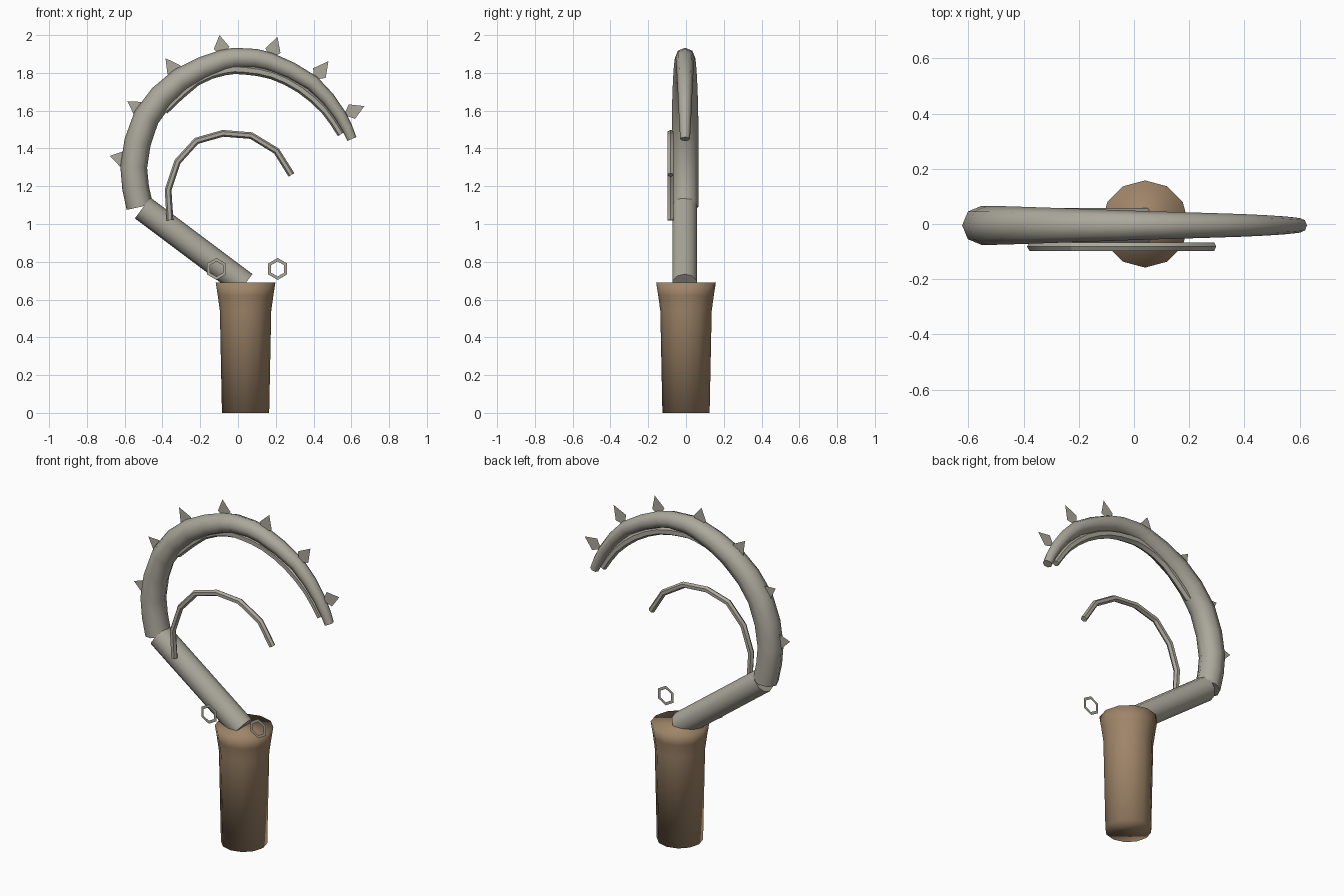
import bpy, bmesh, math
from mathutils import Vector

if "Cube" in bpy.data.objects:
    bpy.data.objects.remove(bpy.data.objects["Cube"])


def material(name, rgb):
    m = bpy.data.materials.new(name)
    m.use_nodes = True
    m.diffuse_color = (*rgb, 1)
    m.node_tree.nodes["Principled BSDF"].inputs["Base Color"].default_value = (*rgb, 1)
    return m


STEEL = material("dull steel", (0.41, 0.39, 0.33))
LEATHER = material("tan leather", (0.35, 0.235, 0.14))
Y_AXIS = Vector((0, 1, 0))


def finish(name, bm, mat, angle=None):
    bmesh.ops.recalc_face_normals(bm, faces=bm.faces)
    mesh = bpy.data.meshes.new(name)
    bm.to_mesh(mesh)
    bm.free()
    mesh.materials.append(mat)
    ob = bpy.data.objects.new(name, mesh)
    bpy.context.collection.objects.link(ob)
    if angle:
        bpy.ops.object.select_all(action="DESELECT")
        ob.select_set(True)
        bpy.context.view_layer.objects.active = ob
        bpy.ops.object.shade_smooth_by_angle(angle=math.radians(angle))
    return ob


def loft(bm, rings):
    """Skin a list of vertex rings and cap both ends."""
    n = len(rings[0])
    for a, b in zip(rings, rings[1:]):
        for i in range(n):
            j = (i + 1) % n
            bm.faces.new((a[i], a[j], b[j], b[i]))
    bm.faces.new(rings[0])
    bm.faces.new(rings[-1])


def refine(path):
    """Insert one smooth midpoint in every span of an (x, z, radius) path."""
    pts = [Vector(p) for p in path]
    out = [pts[0]]
    for i in range(len(pts) - 1):
        p, q = pts[i], pts[i + 1]
        before = pts[i - 1] if i else p * 2 - q
        after = pts[i + 2] if i + 2 < len(pts) else q * 2 - p
        out += [((p + q) * 9 - before - after) / 16, q]
    return out


def tube(name, path, y, sides, angle):
    """Sweep a polygon along an (x, z, radius) path lying in a plane of constant y."""
    bm = bmesh.new()
    pts = [Vector((p[0], y, p[1])) for p in path]
    rings = []
    for i, p in enumerate(pts):
        tangent = (pts[min(i + 1, len(pts) - 1)] - pts[max(i - 1, 0)]).normalized()
        normal = tangent.cross(Y_AXIS)
        ring = []
        for k in range(sides):
            a = math.tau * k / sides
            ring.append(bm.verts.new(p + path[i][2] * (math.cos(a) * normal + math.sin(a) * Y_AXIS)))
        rings.append(ring)
    loft(bm, rings)
    return finish(name, bm, STEEL, angle)


# Flared forearm cuff
bm = bmesh.new()
rings = []
for z, r in [(0, 0.125), (0.54, 0.136), (0.62, 0.147), (0.69, 0.158)]:
    rings.append([bm.verts.new((0.04 + r * math.cos(math.tau * k / 12), r * math.sin(math.tau * k / 12), z))
                  for k in range(12)])
loft(bm, rings)
finish("cuff", bm, LEATHER, 100)

# Slanted arm between cuff and hook
tube("arm", [(-0.505, 1.085, 0.069), (0.035, 0.68, 0.069)], -0.007, 10, 50)

# Large tapering hook and the slimmer tube running along its inside
hook = [(-0.52, 1.09, 0.071), (-0.552, 1.3, 0.071), (-0.485, 1.565, 0.07), (-0.305, 1.762, 0.064),
        (-0.08, 1.866, 0.056), (0.035, 1.878, 0.052), (0.167, 1.86, 0.048), (0.394, 1.747, 0.041),
        (0.54, 1.577, 0.033), (0.603, 1.45, 0.026)]
tube("hook", refine(hook), -0.005, 8, 50)
lining = [(-0.39, 1.6, 0.022), (-0.22, 1.755, 0.024), (-0.07, 1.812, 0.025), (0.035, 1.816, 0.025),
          (0.18, 1.79, 0.024), (0.33, 1.715, 0.023), (0.46, 1.6, 0.021), (0.545, 1.475, 0.019)]
tube("inner_tube", refine(lining), -0.005, 6, 50)

# Thin curved rod beside the hook
rod = [(-0.36, 1.02), (-0.37, 1.18), (-0.32, 1.33), (-0.22, 1.44),
       (-0.08, 1.48), (0.07, 1.468), (0.204, 1.386), (0.283, 1.26)]
tube("curved_rod", [(x, z, 0.018) for x, z in rod], -0.082, 6, 25)

# Flat kite-shaped spikes along the back of the hook: tip, then base centre
spikes = [(-0.68, 1.36, -0.615, 1.345), (-0.585, 1.65, -0.527, 1.611), (-0.384, 1.878, -0.339, 1.815),
          (-0.098, 2.0, -0.087, 1.932), (0.209, 1.99, 0.185, 1.918), (0.479, 1.862, 0.431, 1.799),
          (0.669, 1.624, 0.603, 1.595)]
for n, (tx, tz, bx, bz) in enumerate(spikes, 1):
    tip, base = Vector((tx, -0.005, tz)), Vector((bx, -0.005, bz))
    out = (tip - base).normalized()
    side = out.cross(Y_AXIS) * 0.042
    bm = bmesh.new()
    bm.faces.new([bm.verts.new(p) for p in (tip, base + side, base - out * 0.045, base - side)])
    finish(f"spike_{n}", bm, STEEL)

# Two flat hexagonal rings in front of the cuff mouth
for name, cx in (("right_ring", -0.114), ("left_ring", 0.21)):
    bm = bmesh.new()
    loops = []
    for r in (0.058, 0.04):
        loops.append([bm.verts.new((cx + r * math.sin(math.tau * k / 6), -0.11,
                                    0.762 + r * math.cos(math.tau * k / 6))) for k in range(6)])
    outer, inner = loops
    for i in range(6):
        j = (i + 1) % 6
        bm.faces.new((outer[i], outer[j], inner[j], inner[i]))
    finish(name, bm, STEEL)
